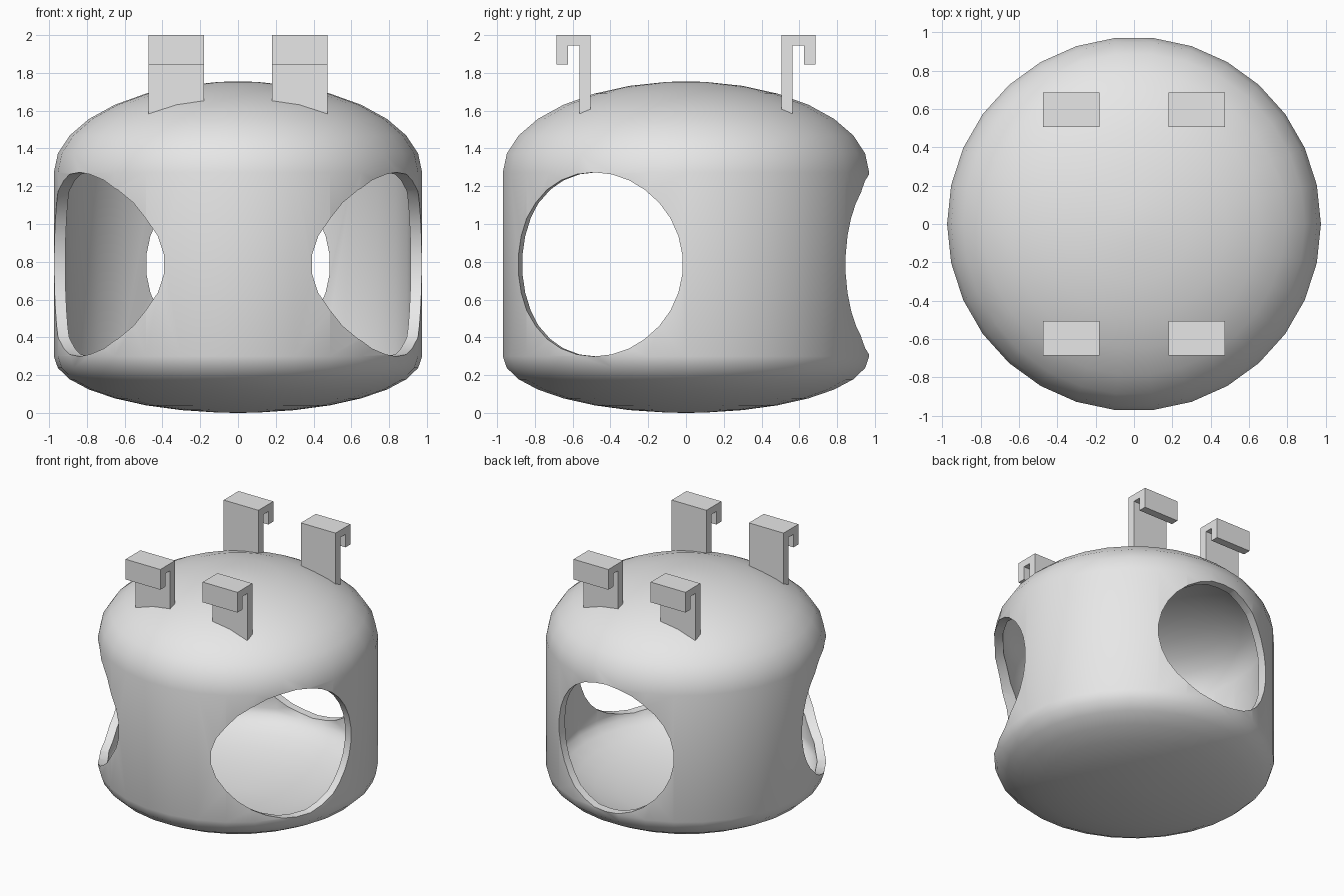
import bpy, bmesh, math
from mathutils import Matrix, Vector

cube = bpy.data.objects.get("Cube")
if cube:
    bpy.data.objects.remove(cube, do_unlink=True)

R = 0.975                   # body radius
LOW, HIGH = 0.3, 1.2725     # straight wall between these heights
FLOOR_H, DOME_H = 0.3, 0.4825
SIDES = 30
WALL = 0.06

grey = bpy.data.materials.new("plain grey")
grey.use_nodes = True
grey.diffuse_color = (0.8, 0.8, 0.8, 1)
grey.node_tree.nodes["Principled BSDF"].inputs["Base Color"].default_value = (0.8, 0.8, 0.8, 1)


def make_object(name, bm):
    bmesh.ops.recalc_face_normals(bm, faces=bm.faces)
    mesh = bpy.data.meshes.new(name)
    bm.to_mesh(mesh)
    bm.free()
    mesh.materials.append(grey)
    obj = bpy.data.objects.new(name, mesh)
    bpy.context.collection.objects.link(obj)
    return obj


def activate(obj):
    bpy.ops.object.select_all(action='DESELECT')
    obj.select_set(True)
    bpy.context.view_layer.objects.active = obj


# Body: half profile of two elliptical caps and a straight wall, spun around z
arc = [math.radians(a) for a in range(0, 90, 12)] + [math.pi / 2]
profile = [(R * math.cos(a), LOW - FLOOR_H * math.sin(a)) for a in reversed(arc)]
profile += [(R * math.cos(a), HIGH + DOME_H * math.sin(a)) for a in arc]

bm = bmesh.new()
verts = [bm.verts.new((r, 0, z)) for r, z in profile]
edges = [bm.edges.new(pair) for pair in zip(verts, verts[1:])]
bmesh.ops.spin(bm, geom=verts + edges, cent=(0, 0, 0), axis=(0, 0, 1),
               angle=math.tau, steps=SIDES, use_duplicate=False)
bmesh.ops.remove_doubles(bm, verts=bm.verts, dist=0.0005)
body = make_object("hollow_body", bm)

# Hollow it out
shell = body.modifiers.new("shell", 'SOLIDIFY')
shell.thickness = WALL
shell.offset = -1
shell.use_even_offset = True
activate(body)
bpy.ops.object.modifier_apply(modifier=shell.name)


# Round openings: position angle on the wall, and direction of the cut
def cut_opening(position, direction):
    place, aim = math.radians(position), math.radians(direction)
    d = Vector((math.cos(aim), math.sin(aim), 0))
    up = Vector((0, 0, 1))
    turn = Matrix((up.cross(d), up, d)).transposed().to_4x4()
    centre = Vector((R * math.cos(place), R * math.sin(place), (LOW + HIGH) / 2))
    bm = bmesh.new()
    bmesh.ops.create_cone(bm, cap_ends=True, segments=SIDES, radius1=R / 2, radius2=R / 2,
                          depth=1.3, matrix=Matrix.Translation(centre) @ turn)
    cutter = make_object("opening_cutter", bm)
    cutter.hide_render = True
    cut = body.modifiers.new("opening", 'BOOLEAN')
    cut.operation = 'DIFFERENCE'
    cut.solver = 'EXACT'
    cut.object = cutter
    activate(body)
    bpy.ops.object.modifier_apply(modifier=cut.name)
    bpy.data.objects.remove(cutter, do_unlink=True)


for position, direction in ((90, 90), (-30, -12), (210, 192)):
    cut_opening(position, direction)

activate(body)
bpy.ops.object.shade_smooth_by_angle(angle=math.radians(35))


# Hooks: side profile swept across x, feet sunk just below the dome
def dome_height(x, y):
    return HIGH + DOME_H * math.sqrt(1 - (x * x + y * y) / R ** 2)


HOOK = [(0.505, None), (0.505, 2), (0.685, 2), (0.685, 1.845),
        (0.625, 1.845), (0.625, 1.945), (0.565, 1.945), (0.565, None)]


def make_hook(name, sx, sy):
    bm = bmesh.new()
    ends = []
    for x in (0.18, 0.475):
        ends.append([bm.verts.new((sx * x, sy * y, dome_height(x, y) - 0.015 if z is None else z))
                     for y, z in HOOK])
    near, far = ends
    bm.faces.new(near)
    bm.faces.new(far)
    for i in range(len(HOOK)):
        j = (i + 1) % len(HOOK)
        bm.faces.new((near[i], near[j], far[j], far[i]))
    make_object(name, bm)


for side, sx in (("left", 1), ("right", -1)):
    for end, sy in (("front", -1), ("back", 1)):
        make_hook(f"{end}_{side}_hook", sx, sy)
